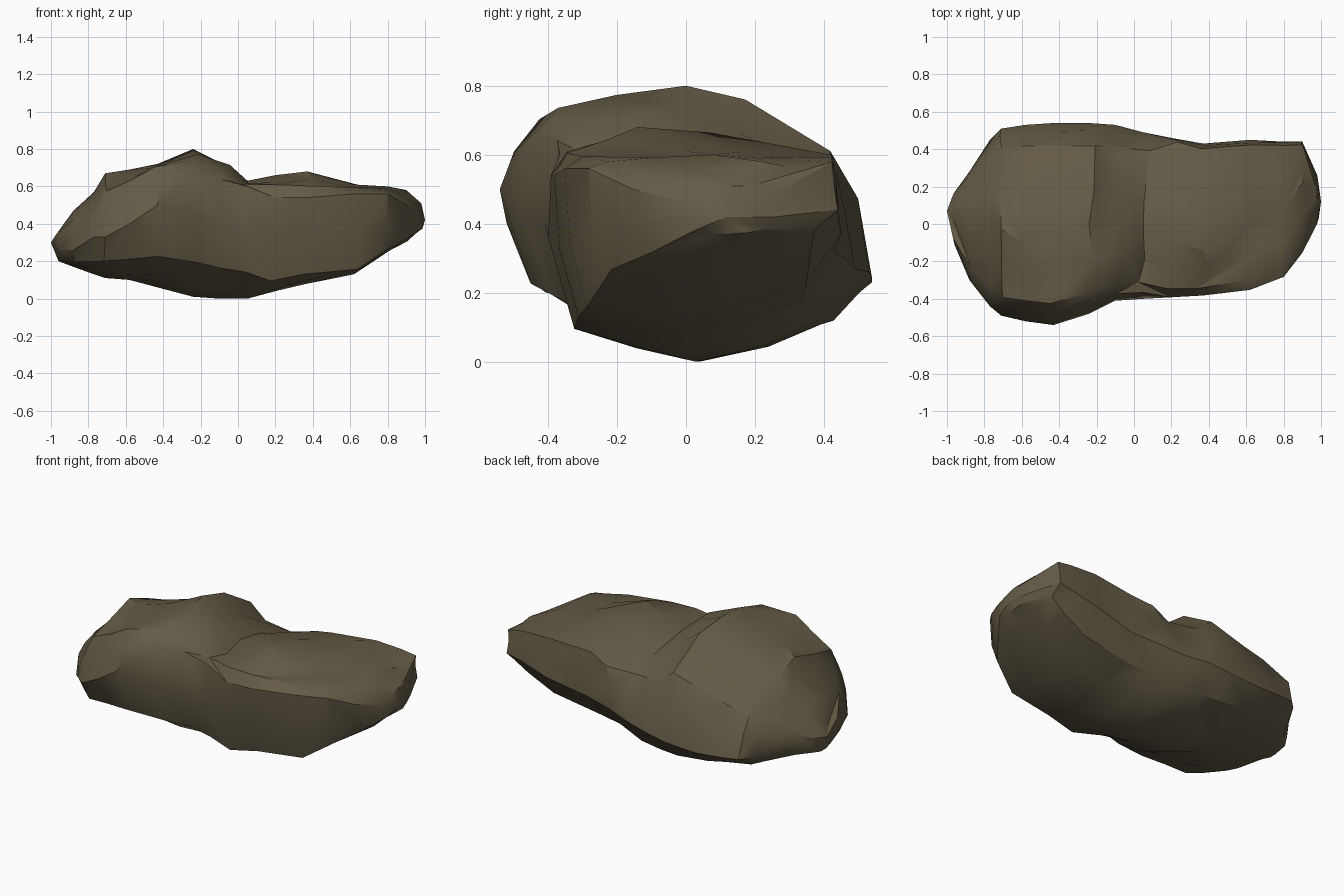
import bpy, bmesh, math, random
from mathutils import Vector

old = bpy.data.objects.get("Cube")
if old:
    bpy.data.objects.remove(old, do_unlink=True)

random.seed(5)

# One stone colour
stone = bpy.data.materials.new("dark_olive_stone")
stone.use_nodes = True
colour = (0.127, 0.105, 0.062, 1)
stone.diffuse_color = colour
shader = next(n for n in stone.node_tree.nodes if n.type == 'BSDF_PRINCIPLED')
shader.inputs["Base Color"].default_value = colour
shader.inputs["Roughness"].default_value = 0.9

# Slices along the length, in hundredths: x, front y, back y, bottom z, front waist z,
# front shoulder z, ridge y, ridge z, back shoulder z, back waist z
slices = [
    (-96, -11, 17, 20, 26, 32, 6, 36, 33, 27),
    (-88, -30, 28, 17, 26, 38, 2, 47, 41, 28),
    (-77, -44, 45, 13, 33, 43, 2, 57, 45, 26),
    (-71, -49, 51, 11, 33, 46, -3, 67, 48, 25),
    (-58, -52, 53, 10, 40, 53, -10, 69, 50, 24),
    (-43, -54, 54, 6, 50, 62, -5, 72, 55, 23),
    (-24, -48, 54, 1, 45, 66, 0, 80, 61, 24),
    (-10, -41, 53, 0, 40, 64, -3, 73, 54, 26),
    (5, -40, 49, 0, 36, 60, -5, 63, 52, 27),
    (20, -40, 46, 4, 33, 54, -10, 66, 54, 30),
    (37, -39, 43, 8, 32, 54, -14, 68, 58, 32),
    (62, -36, 45, 13, 34, 56, 0, 61, 60, 37),
    (80, -29, 44, 25, 39, 56, 8, 60, 59, 42),
    (90, -16, 44, 31, 40, 50, 22, 58, 57, 44),
    (98, 0, 26, 37, 41, 46, 14, 51, 48, 42),
]


def mix(a, b, t):
    return a + (b - a) * t


def outline(narrow_end, front, back, low, waist_f, top_f, ridge_y, ridge, top_b, waist_b):
    """Closed cross-section, from the underside round by the front."""
    mid = mix(front, back, 0.48)
    under_f = mix(low, waist_f, 0.18 if narrow_end else 0.4)
    under_b = mix(low, waist_b, 0.45)
    edge_f = mix(mid, front, 0.98 if narrow_end else 0.92)
    edge_b = mix(mid, back, 0.93 if narrow_end else 0.77)
    return [
        (mid, low),
        (mix(mid, front, 0.42), mix(low, under_f, 0.35)),
        (mix(mid, front, 0.82), under_f),
        (mix(mid, front, 0.94 if narrow_end else 1), waist_f),
        (edge_f, top_f),
        (mix(ridge_y, edge_f, 0.85), mix(ridge, top_f, 0.5)),
        (mix(ridge_y, edge_f, 0.45), mix(ridge, top_f, 0.25)),
        (ridge_y, ridge),
        (mix(ridge_y, edge_b, 0.4), mix(ridge, top_b, 0.27)),
        (edge_b, top_b),
        (mix(edge_b, back, 0.6), mix(top_b, waist_b, 0.4)),
        (back, waist_b),
        (mix(mid, back, 0.78), under_b),
        (mix(mid, back, 0.4), mix(low, under_b, 0.35)),
    ]


# Points of the cross-section that stay put, so the silhouette holds
FIXED = (0, 3, 4, 7, 11)

bm = bmesh.new()
rings = []
for x, *numbers in slices:
    ring = []
    values = [n / 100 for n in numbers]
    for i, (y, z) in enumerate(outline(x > 10, *values)):
        chip = Vector((0, 0, 0))
        if i not in FIXED:
            reach = 0.035 if abs(x) < 65 else 0.008
            chip = Vector((random.uniform(-reach, reach), random.uniform(-0.012, 0.012),
                           random.uniform(-0.012, 0.012)))
        ring.append(bm.verts.new(Vector((x / 100, y, max(z, 0.015 * (i > 0)))) + chip))
    rings.append(ring)

# Skin between neighbouring slices
count = len(rings[0])
for a, b in zip(rings, rings[1:]):
    for i in range(count):
        j = (i + 1) % count
        quad = [a[i], a[j], b[j], b[i]]
        if random.random() < 0.5:
            bm.faces.new(quad[:3])
            bm.faces.new([quad[0], quad[2], quad[3]])
        else:
            bm.faces.new([quad[0], quad[1], quad[3]])
            bm.faces.new(quad[1:])

# Blunt tips at both ends
for ring, tip in ((rings[0], (-1, 0.07, 0.3)), (rings[-1], (1, 0.12, 0.42))):
    point = bm.verts.new(tip)
    for i in range(count):
        bm.faces.new((ring[i], ring[(i + 1) % count], point))

# Split ledge along the wide end, above the front shoulder
for ring in rings[4:6]:
    ring[5].co.z += 0.025
    ring[4].co.z -= 0.01

# Jutting lip where the crest drops to the saddle
rings[7][6].co += Vector((0.06, 0.03, 0.015))
rings[8][6].co += Vector((0.04, 0, -0.015))

bmesh.ops.recalc_face_normals(bm, faces=bm.faces)
mesh = bpy.data.meshes.new("boulder")
bm.to_mesh(mesh)
bm.free()
mesh.materials.append(stone)
boulder = bpy.data.objects.new("boulder", mesh)
bpy.context.collection.objects.link(boulder)

# Soft facets with hard chipped edges
bpy.ops.object.select_all(action='DESELECT')
boulder.select_set(True)
bpy.context.view_layer.objects.active = boulder
bpy.ops.object.shade_smooth_by_angle(angle=math.radians(30))
